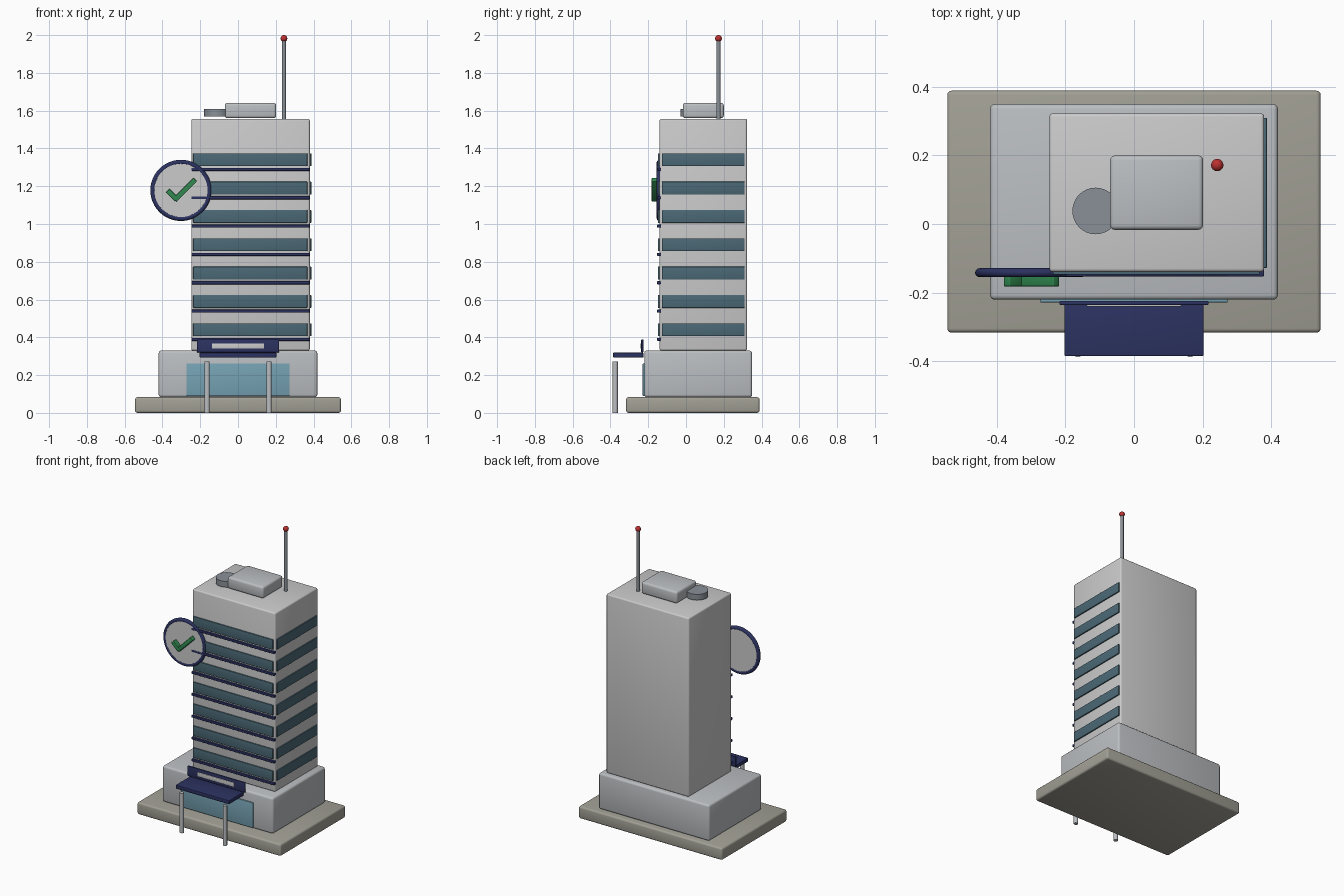
import bpy
import math

if "Cube" in bpy.data.objects:
    bpy.data.objects.remove(bpy.data.objects["Cube"])


def material(name, rgb):
    m = bpy.data.materials.new(name)
    m.diffuse_color = (*rgb, 1)
    m.use_nodes = True
    m.node_tree.nodes["Principled BSDF"].inputs["Base Color"].default_value = m.diffuse_color
    return m


NAVY = material("navy", (0.025, 0.032, 0.12))
WINDOW = material("window", (0.07, 0.14, 0.18))
GLASS = material("door_glass", (0.18, 0.36, 0.45))
STONE = material("stone", (0.36, 0.35, 0.30))
WALL = material("wall", (0.62, 0.62, 0.62))
PODIUM = material("podium_grey", (0.50, 0.52, 0.54))
METAL = material("metal", (0.25, 0.28, 0.31))
GREEN = material("green", (0.03, 0.25, 0.08))
RED = material("red", (0.5, 0.03, 0.03))


def finish(name, mat):
    ob = bpy.context.object
    ob.name = name
    if mat:
        ob.data.materials.append(mat)
    return ob


def box(name, x, y, z, mat=None, bevel=0.0, turn=0.0):
    """Box from (min, max) ranges, turned about the y axis."""
    mid = [(a + b) / 2 for a, b in (x, y, z)]
    bpy.ops.mesh.primitive_cube_add(size=1, location=mid)
    ob = finish(name, mat)
    ob.scale = [b - a for a, b in (x, y, z)]
    bpy.ops.object.transform_apply(location=False, rotation=False, scale=True)
    ob.rotation_euler.y = turn
    if bevel:
        mod = ob.modifiers.new("bevel", 'BEVEL')
        mod.width = bevel
        mod.segments = 3
        bpy.ops.object.shade_smooth()
    return ob


def cylinder(name, r, depth, loc, mat=None, rot=(0, 0, 0), sides=32):
    bpy.ops.mesh.primitive_cylinder_add(vertices=sides, radius=r, depth=depth,
                                        location=loc, rotation=rot)
    ob = finish(name, mat)
    bpy.ops.object.shade_smooth_by_angle()
    return ob


# Plinth, podium and tower
box("plinth", (-0.545, 0.545), (-0.317, 0.389), (0, 0.083), STONE, 0.012)
box("podium", (-0.42, 0.42), (-0.221, 0.35), (0.083, 0.33), PODIUM, 0.014)
box("tower", (-0.247, 0.38), (-0.14, 0.323), (0.33, 1.557), WALL, 0.01)

# Window bands and floor ledges
for i in range(7):
    z = 0.44 + 0.15 * i
    band = (z - 0.034, z + 0.034)
    box(f"front_window_{i}", (-0.237, 0.367), (-0.148, -0.13), band, WINDOW, 0.002)
    box(f"side_window_{i}", (0.37, 0.388), (-0.128, 0.31), band, WINDOW, 0.002)
    box(f"floor_ledge_{i}", (-0.247, 0.38), (-0.153, -0.13),
        (z - 0.059, z - 0.043), NAVY, 0.003)

# Entrance
box("entrance_glass", (-0.273, 0.273), (-0.229, -0.215), (0.09, 0.262), GLASS, 0.002)
box("canopy", (-0.203, 0.203), (-0.386, -0.225), (0.293, 0.319), NAVY, 0.004)
box("sign_panel", (-0.218, 0.218), (-0.237, -0.225), (0.32, 0.389), NAVY, 0.004)
box("sign_plate", (-0.138, 0.138), (-0.241, -0.232), (0.34, 0.368), WALL, 0.002)
for side, x in (("left", -0.164), ("right", 0.164)):
    cylinder(f"canopy_post_{side}", 0.014, 0.273, (x, -0.375, 0.1365), PODIUM, sides=20)

# Round badge with rim and tick
cx, cz = -0.302, 1.178
cylinder("badge_disc", 0.15, 0.02, (cx, -0.142, cz), WALL, (math.pi / 2, 0, 0), 48)
bpy.ops.mesh.primitive_torus_add(major_radius=0.149, minor_radius=0.013,
                                 major_segments=48, minor_segments=12,
                                 location=(cx, -0.142, cz),
                                 rotation=(math.pi / 2, 0, 0))
finish("badge_rim", NAVY)
bpy.ops.object.shade_smooth()
for name, x, z, length, turn in (("tick_long_arm", -0.28, 1.181, 0.152, -45),
                                 ("tick_short_arm", -0.348, 1.153, 0.068, 45)):
    box(name, (x - length / 2, x + length / 2), (-0.182, -0.15),
        (z - 0.013, z + 0.013), GREEN, 0.003, math.radians(turn))

# Roof equipment
box("roof_unit", (-0.07, 0.202), (-0.017, 0.2), (1.56, 1.641), PODIUM, 0.014)
cylinder("roof_vent", 0.068, 0.04, (-0.112, 0.038, 1.588), METAL)
cylinder("antenna_mast", 0.011, 0.425, (0.243, 0.172, 1.768), METAL, sides=16)
bpy.ops.mesh.primitive_uv_sphere_add(segments=24, ring_count=12, radius=0.018,
                                     location=(0.243, 0.172, 1.982))
finish("antenna_light", RED)
bpy.ops.object.shade_smooth()
